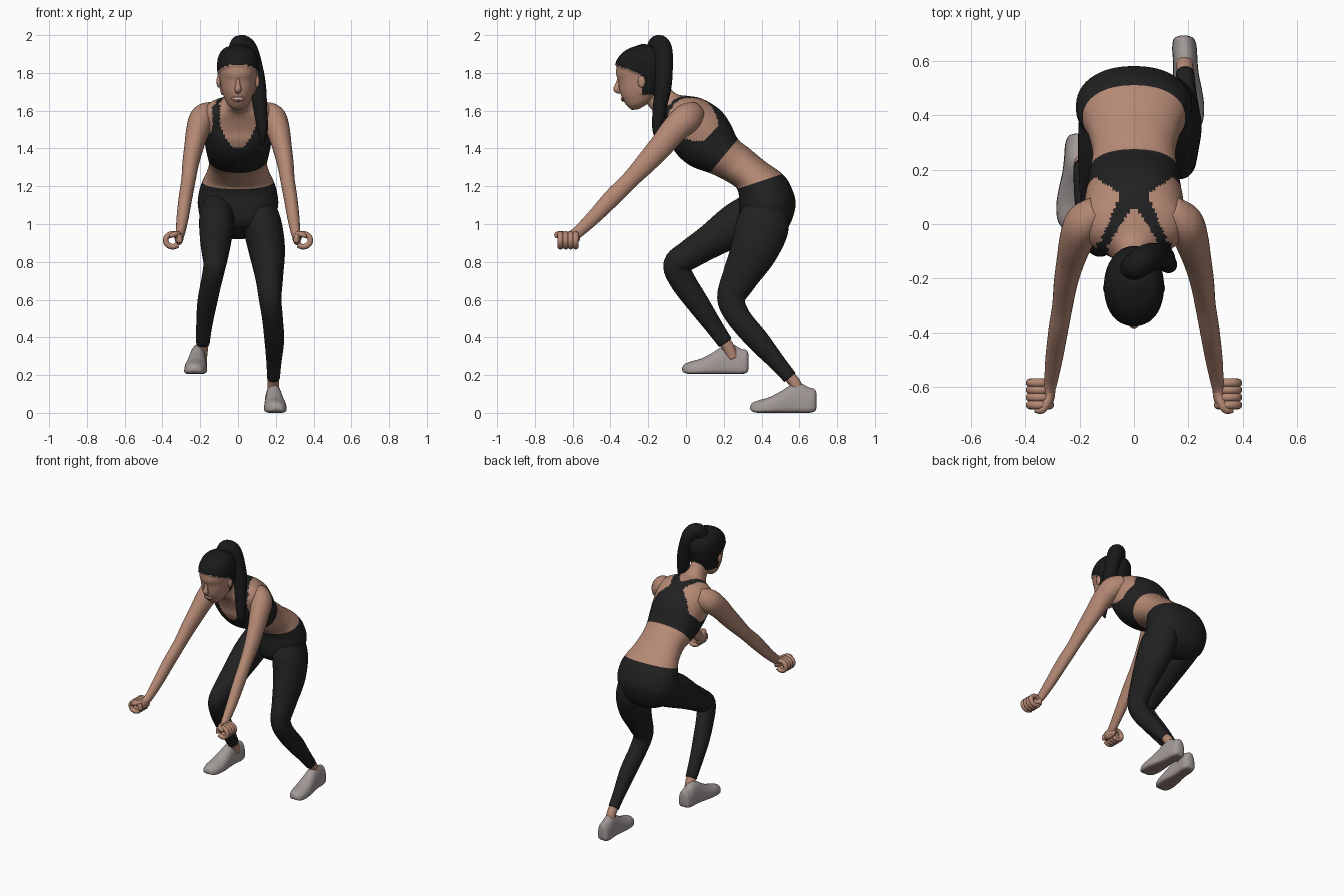
import bpy, bmesh, math
from mathutils import Vector

if "Cube" in bpy.data.objects:
    bpy.data.objects.remove(bpy.data.objects["Cube"])


def material(name, r, g, b):
    m = bpy.data.materials.new(name)
    m.diffuse_color = (r, g, b, 1)
    m.use_nodes = True
    m.node_tree.nodes["Principled BSDF"].inputs["Base Color"].default_value = m.diffuse_color
    return m


SKIN = material("skin", .46, .25, .175)
CLOTH = material("black_fabric", .015, .015, .016)
HAIR = material("dark_hair", .010, .010, .011)
SHOE = material("grey_shoe", .36, .32, .315)
SOLE = material("shoe_sole", .30, .21, .185)
LIPS = material("lips", .33, .13, .10)
TEETH = material("teeth", .62, .52, .46)


def spline(rows, n):
    """Catmull-Rom through tuples; returns (section number, tuple) pairs."""
    out, last = [], len(rows) - 1
    for i in range(last):
        a, b, c, d = (rows[min(max(i + k, 0), last)] for k in (-1, 0, 1, 2))
        for j in range(n + (i == last - 1)):
            t = j / n
            out.append((i + t, tuple(
                .5 * (2 * q + (r - p) * t + (2 * p - 5 * q + 4 * r - s) * t * t
                      + (3 * q - p - 3 * r + s) * t ** 3)
                for p, q, r, s in zip(a, b, c, d))))
    return out


def finish(name, bm, mats):
    bmesh.ops.recalc_face_normals(bm, faces=bm.faces)
    for f in bm.faces:
        f.smooth = True
    me = bpy.data.meshes.new(name)
    bm.to_mesh(me)
    bm.free()
    for m in mats:
        me.materials.append(m)
    ob = bpy.data.objects.new(name, me)
    bpy.context.collection.objects.link(ob)
    return ob


def loft(name, rings, mats, rule=None, puff=None):
    """Skin a list of (section number, points); rule picks the face material."""
    bm = bmesh.new()
    loops = [[bm.verts.new(p) for p in ring] for _, ring in rings]
    m = len(loops[0])
    for i in range(len(loops) - 1):
        for j in range(m):
            k = (j + 1) % m
            f = bm.faces.new((loops[i][j], loops[i][k], loops[i + 1][k], loops[i + 1][j]))
            if rule:
                f.material_index = rule((rings[i][0] + rings[i + 1][0]) / 2,
                                        f.calc_center_median(), j >= m / 2)
    ends = [bm.faces.new(loops[0]), bm.faces.new(loops[-1])]
    if rule:
        for f, r in zip(ends, (rings[0], rings[-1])):
            f.material_index = rule(r[0], f.calc_center_median(), False)
    if puff:  # raise the faces of one material outward
        bmesh.ops.recalc_face_normals(bm, faces=bm.faces)
        bm.normal_update()
        vs = {v for f in bm.faces if f.material_index == puff[0] for v in f.verts}
        for v, nrm in [(v, v.normal.copy()) for v in vs]:
            v.co += nrm * puff[1]
    return finish(name, bm, mats)


def body(name, rows, mats, rule, n=8, m=96, power=2.2, puff=None):
    """Sections: front y, front z, back y, back z, half width."""
    rings = []
    for t, (fy, fz, by, bz, w) in spline(rows, n):
        pts = []
        for j in range(m):
            a = 2 * math.pi * j / m
            c, s = (math.copysign(abs(q) ** (2 / power), q) for q in (math.cos(a), math.sin(a)))
            pts.append(Vector((w * c, (fy + by) / 2 + s * (by - fy) / 2,
                               (fz + bz) / 2 + s * (bz - fz) / 2)))
        rings.append((t, pts))
    return loft(name, rings, mats, rule, puff)


def tube(name, rows, mat, n=6, m=28, ref=(1, 0, 0), sx=1):
    """Sections: x, y, z, radius along ref, other radius."""
    rows = [(r[0] * sx, *r[1:4], r[-1]) for r in rows]
    pts = spline(rows, n)
    rings = []
    for i, (t, r) in enumerate(pts):
        d = Vector(pts[min(i + 1, len(pts) - 1)][1][:3]) - Vector(pts[max(i - 1, 0)][1][:3])
        d.normalize()
        s = Vector(ref)
        s = (s - d * s.dot(d)).normalized()
        u = d.cross(s)
        rings.append((t, [Vector(r[:3]) + s * r[3] * math.cos(2 * math.pi * j / m)
                          + u * r[4] * math.sin(2 * math.pi * j / m) for j in range(m)]))
    return loft(name, rings, [mat])


def blob(name, loc, size, mat):
    bm = bmesh.new()
    bmesh.ops.create_uvsphere(bm, u_segments=24, v_segments=14, radius=1)
    for v in bm.verts:
        v.co = Vector(loc) + Vector(c * s for c, s in zip(v.co, size))
    return finish(name, bm, [mat])


# Torso: leggings below section 4, sports top cut by neckline, armholes and racer back
def clothing(t, p, front):
    x, y, z = abs(p.x), p.y, p.z
    if t < 4:
        return 1
    if t < 7 or t > 13:
        return 0
    if t < 8.5:
        return 1
    if front:
        inner = .095 * math.sqrt(min(1, max(0, z - 1.40) / .12))
        return int(inner <= x < .135 + max(0, 1.5 - z) * .7)
    if y > .19:
        return 1
    outer = .05 + ((y - .11) * 1.5 if y > .11 else (.11 - y) * .42)
    return int((.07 - y) * .65 < x < outer)


body("torso", [
    (.34, .96, .46, .92, .07), (.29, 1.01, .54, .98, .18), (.28, 1.09, .58, 1.10, .212),
    (.28, 1.15, .555, 1.20, .205), (.27, 1.185, .51, 1.265, .188), (.25, 1.205, .42, 1.33, .166),
    (.19, 1.24, .335, 1.40, .152), (.125, 1.27, .275, 1.45, .160), (.03, 1.305, .235, 1.53, .172),
    (-.04, 1.36, .19, 1.595, .182), (-.085, 1.43, .13, 1.64, .188), (-.10, 1.49, .07, 1.668, .188),
    (-.125, 1.55, .01, 1.678, .155), (-.15, 1.585, -.04, 1.685, .085),
    (-.185, 1.61, -.075, 1.71, .056), (-.24, 1.68, -.11, 1.76, .054)],
    [SKIN, CLOTH], clothing)


# Head with a hair cap raised above the hairline
def hairline(t, p, front):
    limit = 1.845 - (p.y + .37) * .4 if p.y < -.235 else 1.69
    return int(p.z > limit)


body("head", [
    (-.285, 1.603, -.25, 1.608, .022), (-.312, 1.625, -.19, 1.645, .055),
    (-.335, 1.66, -.14, 1.69, .075), (-.35, 1.70, -.115, 1.74, .088),
    (-.358, 1.755, -.098, 1.80, .097), (-.37, 1.80, -.09, 1.84, .101),
    (-.358, 1.865, -.10, 1.885, .098), (-.31, 1.915, -.145, 1.925, .072),
    (-.235, 1.943, -.215, 1.943, .01)], [SKIN, HAIR], hairline, m=72, power=2.1, puff=(1, .009))

tube("ponytail", [(-.01, -.17, 1.90, .045), (.01, -.15, 1.95, .05), (.05, -.125, 1.925, .052),
                  (.085, -.118, 1.82, .048), (.105, -.122, 1.72, .044), (.118, -.14, 1.61, .036),
                  (.13, -.15, 1.50, .028), (.13, -.14, 1.42, .006)], HAIR)

# Face details
tube("nose", [(0, -.352, 1.775, .008), (0, -.362, 1.74, .012), (0, -.366, 1.713, .018),
              (0, -.345, 1.698, .010)], SKIN, m=16)
blob("lips", (0, -.334, 1.662), (.036, .009, .015), LIPS)
blob("teeth", (0, -.337, 1.663), (.029, .009, .007), TEETH)

for side, sx in (("right", -1), ("left", 1)):
    blob(side + "_ear", (sx * .102, -.235, 1.755), (.012, .02, .033), SKIN)
    # Arms
    tube(side + "_arm", [(.13, .05, 1.59, .055, .06), (.185, .005, 1.56, .068, .078),
                         (.212, -.06, 1.50, .062, .072), (.232, -.13, 1.415, .052, .064),
                         (.25, -.21, 1.325, .044, .056), (.262, -.295, 1.235, .038, .046),
                         (.278, -.39, 1.14, .036, .046), (.293, -.49, 1.035, .032, .038),
                         (.305, -.575, .955, .025, .031), (.315, -.615, .93, .024, .03)],
         SKIN, sx=sx)
    # Loosely closed fists: fingers curl round an opening that faces forward
    blob(side + "_palm", (sx * .312, -.615, .925), (.023, .055, .036), SKIN)
    for i, y in enumerate((-.665, -.637, -.61, -.584)):
        arc = [(.345 + .038 * math.cos(a), y, .914 + .034 * math.sin(a), .016, .015)
               for a in (math.radians(200 - k * 42) for k in range(9))]
        tube("%s_finger_%d" % (side, i + 1), arc, SKIN, n=3, m=12, ref=(0, 1, 0), sx=sx)
    tube(side + "_thumb", [(.31, -.60, .935, .018), (.318, -.65, .945, .017),
                           (.338, -.682, .945, .015), (.362, -.684, .935, .010)],
         SKIN, m=14, ref=(0, 0, 1), sx=sx)

# Legs
tube("right_leg", [(-.11, .43, 1.08, .09, .12), (-.113, .28, 1.005, .093, .115),
                   (-.118, .13, .91, .082, .09), (-.12, .02, .84, .07, .078),
                   (-.123, -.05, .785, .06, .07), (-.14, -.018, .70, .055, .068),
                   (-.163, .06, .585, .052, .06), (-.178, .14, .47, .043, .048),
                   (-.186, .208, .372, .036, .040)], CLOTH, m=40)
tube("left_leg", [(.105, .43, 1.10, .09, .11), (.13, .405, .99, .103, .14),
                  (.153, .36, .86, .096, .125), (.165, .287, .72, .074, .096),
                  (.170, .24, .605, .06, .075), (.182, .28, .505, .055, .064),
                  (.192, .38, .385, .052, .06), (.190, .48, .27, .040, .045),
                  (.188, .55, .188, .034, .038)], CLOTH, m=40)
tube("right_ankle", [(-.184, .195, .39, .032), (-.19, .225, .345, .032), (-.196, .25, .29, .032)], SKIN)
tube("left_ankle", [(.188, .535, .205, .031), (.187, .575, .16, .031), (.187, .60, .10, .031)], SKIN)

# Shoes: position toe to heel, half width, underside, top
SHAPE = [(0, .012, .02, .034), (.03, .034, .008, .052), (.12, .05, 0, .066), (.28, .056, 0, .082),
         (.45, .051, 0, .112), (.6, .044, 0, .145), (.74, .042, 0, .158), (.88, .042, 0, .135),
         (.97, .034, .008, .125), (1, .014, .03, .10)]
for name, toe_x, heel_x, toe_y, ground in (("right", -.232, -.205, -.02, .205),
                                           ("left", .203, .183, .34, 0)):
    rings = []
    for t, (u, w, lo, hi) in spline(SHAPE, 5):
        cx = toe_x + (heel_x - toe_x) * u
        pts = []
        for j in range(40):
            c, s = math.cos(math.tau * j / 40), math.sin(math.tau * j / 40)
            # flat, wide underside and a narrower rounded upper
            x = math.copysign(abs(c) ** (.5 if s < 0 else .95), c) * w * (1.08 if s < 0 else 1.05)
            z = (lo + hi) / 2 - (hi - lo) * .12 + (
                (hi - lo) * .62 * s if s > 0 else -(hi - lo) * .38 * abs(s) ** .5)
            pts.append(Vector((cx + x, toe_y + .352 * u, ground + max(z, 0))))
        rings.append((t, pts))
    loft(name + "_shoe", rings, [SHOE, SOLE],
         lambda t, p, low, g=ground: int(low and p.z < g + .008))
